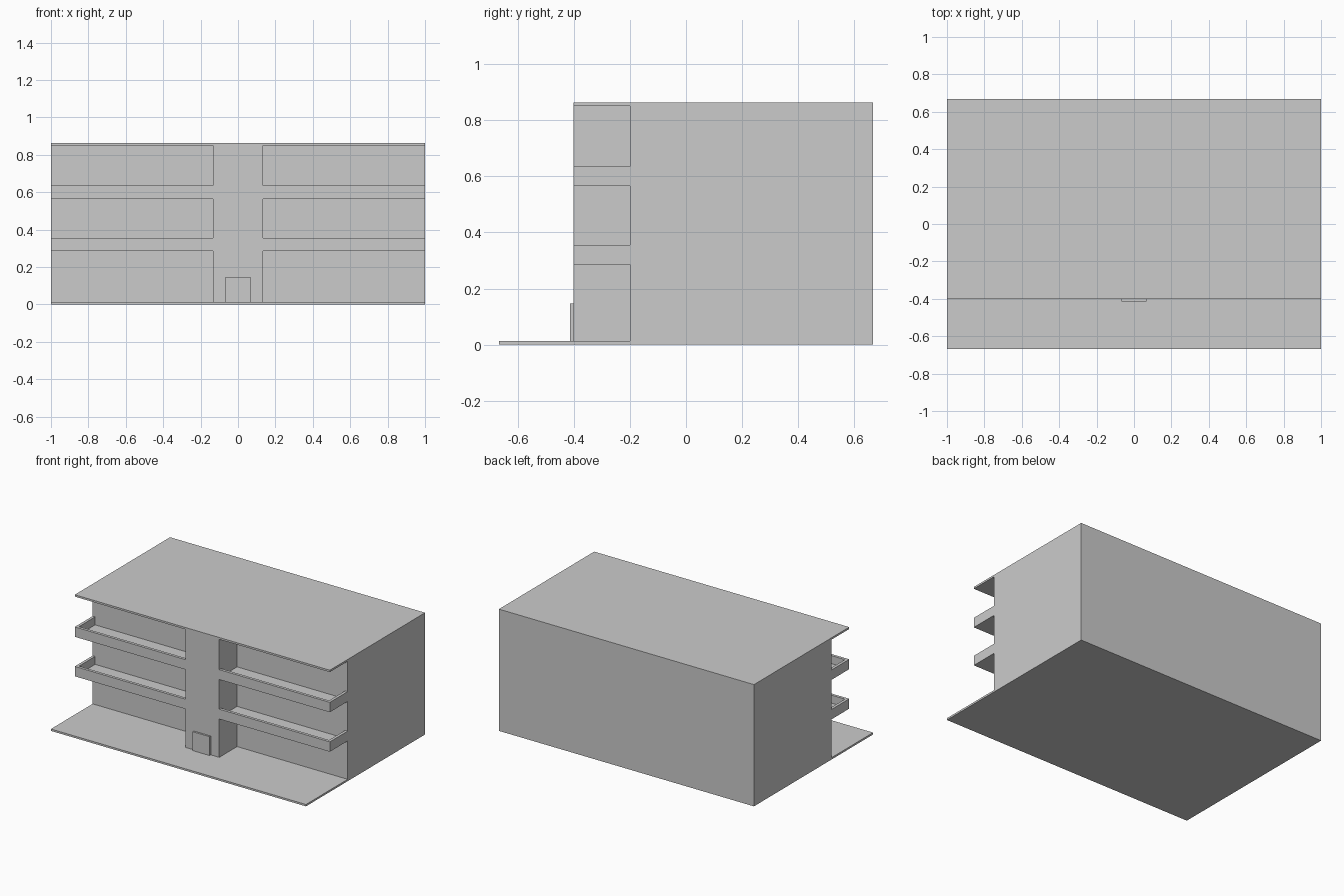
import bpy
import bmesh
from mathutils import Vector

if "Cube" in bpy.data.objects:
    bpy.data.objects.remove(bpy.data.objects["Cube"])

SLAB = 0.0133            # thickness of ground, roof and balcony floors
TOP = 0.863
FRONT, WALL, BACK = -0.4, -0.2, 0.667
EDGE = 0.667
COLUMN = 0.133           # half width of the entrance tower
RAIL = 0.02              # parapet thickness


def prism(name, points, direction):
    """Extrude a flat outline into a solid."""
    bm = bmesh.new()
    face = bm.faces.new([bm.verts.new(p) for p in points])
    grown = bmesh.ops.extrude_face_region(bm, geom=[face], use_keep_orig=True)
    verts = [v for v in grown["geom"] if isinstance(v, bmesh.types.BMVert)]
    bmesh.ops.translate(bm, verts=verts, vec=Vector(direction))
    bmesh.ops.recalc_face_normals(bm, faces=bm.faces)
    mesh = bpy.data.meshes.new(name)
    bm.to_mesh(mesh)
    bm.free()
    obj = bpy.data.objects.new(name, mesh)
    bpy.context.collection.objects.link(obj)
    return obj


def box(name, x0, x1, y0, y1, z0, z1):
    outline = [(x0, y0, z0), (x1, y0, z0), (x1, y1, z0), (x0, y1, z0)]
    return prism(name, outline, (0, 0, z1 - z0))


def repeat_balcony(obj):
    """Second storey above, then the matching side of the facade."""
    arr = obj.modifiers.new("storeys", 'ARRAY')
    arr.count = 2
    arr.use_relative_offset = False
    arr.use_constant_offset = True
    arr.constant_offset_displace = (0, 0, 0.28)
    obj.modifiers.new("both_sides", 'MIRROR').use_mirror_merge = False


# Building shell: forecourt, main block and overhanging roof in one side profile
side = [(-EDGE, 0), (BACK, 0), (BACK, TOP), (FRONT, TOP), (FRONT, TOP - SLAB),
        (WALL, TOP - SLAB), (WALL, SLAB), (-EDGE, SLAB)]
prism("building_shell", [(-1, y, z) for y, z in side], (2, 0, 0))

# Entrance tower and door
box("entrance_tower", -COLUMN, COLUMN, FRONT, WALL, SLAB, TOP)
box("entrance_door", -0.067, 0.067, FRONT - SLAB, FRONT, SLAB, 0.147)

# Balcony parapet: L-shaped plan along the front and outer end
z0, height = 0.285, 0.07
plan = [(COLUMN, FRONT), (1, FRONT), (1, WALL), (1 - RAIL, WALL),
        (1 - RAIL, FRONT + RAIL), (COLUMN, FRONT + RAIL)]
repeat_balcony(prism("balcony_parapet", [(x, y, z0) for x, y in plan], (0, 0, height)))

# Balcony floor inside the parapet
repeat_balcony(box("balcony_floor", COLUMN, 1 - RAIL, FRONT + RAIL, WALL, z0, z0 + SLAB))
